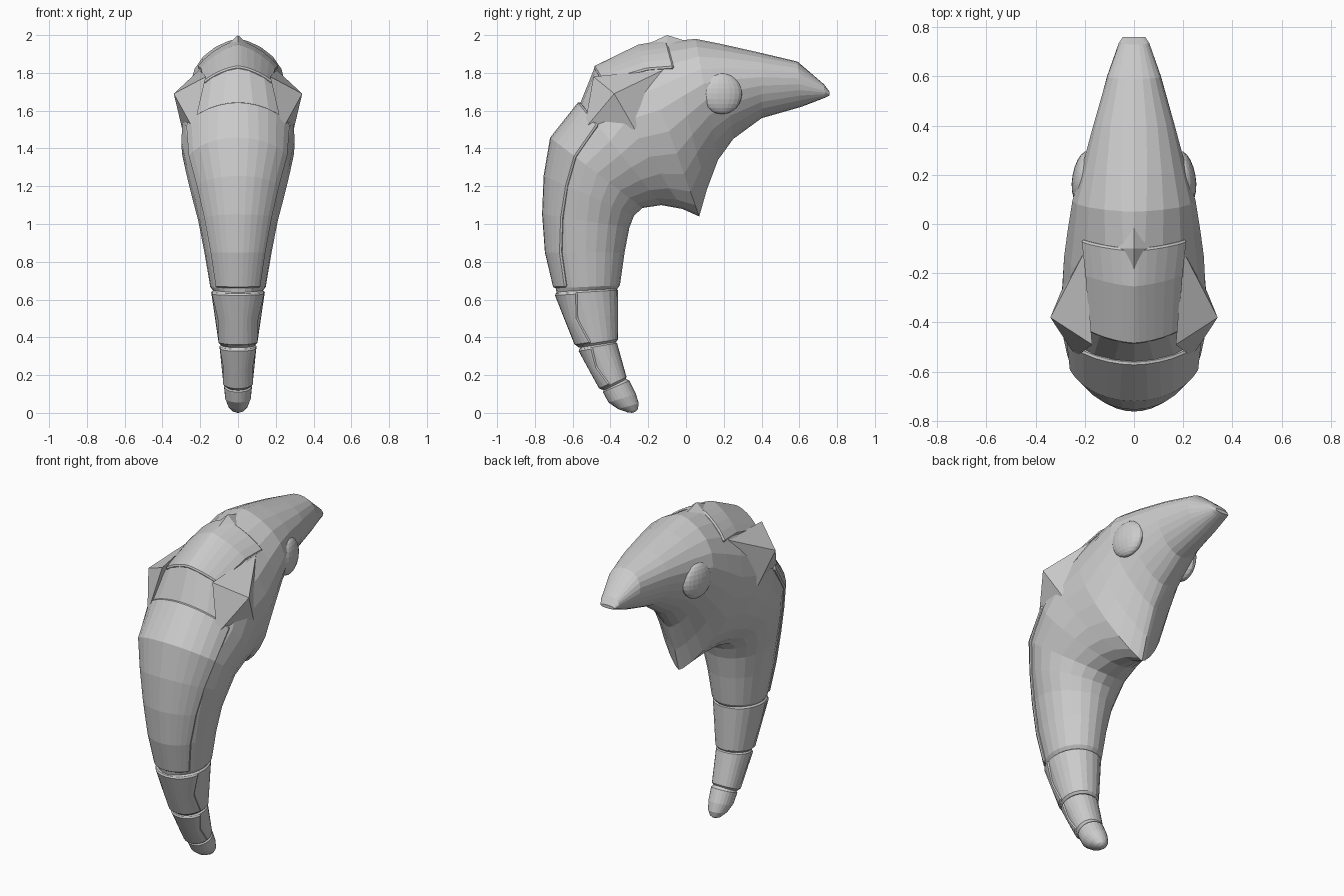
import bpy, bmesh, math
from mathutils import Vector

cube = bpy.data.objects.get("Cube")
if cube:
    bpy.data.objects.remove(cube)

grey = bpy.data.materials.new("plain grey")
grey.use_nodes = True
grey.diffuse_color = (0.6, 0.6, 0.6, 1)
grey.node_tree.nodes["Principled BSDF"].inputs["Base Color"].default_value = (0.6, 0.6, 0.6, 1)


def add_object(name, bm):
    bmesh.ops.recalc_face_normals(bm, faces=bm.faces)
    mesh = bpy.data.meshes.new(name)
    bm.to_mesh(mesh)
    bm.free()
    mesh.materials.append(grey)
    obj = bpy.data.objects.new(name, mesh)
    bpy.context.collection.objects.link(obj)
    return obj


def section_point(station, angle, grow=0.0):
    """Point on a cross-section; angle 0 is the outer edge, pi the inner edge."""
    oy, oz, iy, iz, width, egg, pinch = station
    outer, inner = Vector((0, oy, oz)), Vector((0, iy, iz))
    half = (outer - inner) / 2
    s, c = math.sin(angle), math.cos(angle)
    x = math.copysign(abs(s) ** pinch, s) * (1 + egg * c) / (1 + 0.3 * egg * egg)
    point = (outer + inner) / 2 + half * c * (1 + grow / half.length)
    point.x = x * (width + grow)
    return point


def loft(name, stations, sides=24):
    bm = bmesh.new()
    rings = [[bm.verts.new(section_point(st, 2 * math.pi * i / sides)) for i in range(sides)]
             for st in stations]
    for a, b in zip(rings, rings[1:]):
        for i in range(sides):
            j = (i + 1) % sides
            bm.faces.new((a[i], a[j], b[j], b[i]))
    bm.faces.new(rings[0])
    bm.faces.new(rings[-1])
    bmesh.ops.remove_doubles(bm, verts=bm.verts, dist=0.0005)
    return add_object(name, bm)


def shell(name, stations, spans, grow=0.012, steps=12):
    """Raised plate over the outer side, spanning +-span degrees at each station."""
    bm = bmesh.new()
    rows = [[bm.verts.new(section_point(st, math.radians(span) * (2 * i / steps - 1), grow))
             for i in range(steps + 1)] for st, span in zip(stations, spans)]
    for a, b in zip(rows, rows[1:]):
        for i in range(steps):
            bm.faces.new((a[i], a[i + 1], b[i + 1], b[i]))
    obj = add_object(name, bm)
    solid = obj.modifiers.new("thickness", "SOLIDIFY")
    solid.thickness = 0.03
    solid.offset = -1
    bevel = obj.modifiers.new("edge", "BEVEL")
    bevel.width = 0.008
    bevel.segments = 1
    bevel.limit_method = "ANGLE"
    bevel.angle_limit = math.radians(50)
    return obj


def pyramid(name, corners, peak):
    bm = bmesh.new()
    base = [bm.verts.new(c) for c in corners]
    top = bm.verts.new(peak)
    bm.faces.new(base)
    for i, v in enumerate(base):
        bm.faces.new((v, base[(i + 1) % len(base)], top))
    return add_object(name, bm)


def chamfered(first, last, amount=0.012):
    """Add a slightly smaller ring beyond each end of a segment."""
    def shrink(st, toward):
        oy, oz, iy, iz, w, egg, pinch = st
        d = Vector((toward[0] + toward[2] - oy - iy, toward[1] + toward[3] - oz - iz)).normalized() * amount
        a, b = Vector((oy, oz)), Vector((iy, iz))
        inset = (b - a).normalized() * amount
        a, b = a + inset - d, b - inset - d
        return (a.x, a.y, b.x, b.y, w - amount, egg, pinch)
    mid = tuple((p + q) / 2 for p, q in zip(first, last))
    return [shrink(first, mid), first, mid, last, shrink(last, mid)]


# Main body: curved trunk fanning into the head and beak
trunk = [
    (-.685, .635, -.365, .655, .13, 0, 1),
    (-.69, .66, -.35, .675, .147, 0, 1),
    (-.735, .85, -.325, .85, .178, 0, 1),
    (-.75, 1.05, -.30, .98, .21, 0, 1),
    (-.743, 1.25, -.275, 1.045, .245, 0, 1),
    (-.71, 1.45, -.23, 1.085, .275, .1, 1),
    (-.56, 1.64, -.13, 1.10, .30, .2, 1.1),
]
head = [
    (-.485, 1.825, -.02, 1.08, .295, .2, 1.3),
    (-.25, 1.94, .07, 1.04, .285, .3, 1.5),
    (-.1, 1.965, .11, 1.18, .27, .3, 1.5),
    (.05, 1.98, .17, 1.34, .25, .3, 1.35),
    (.2, 1.95, .25, 1.45, .215, .2, 1.15),
    (.4, 1.905, .4, 1.56, .165, .2, 1),
    (.59, 1.86, .61, 1.62, .11, .1, .9),
    (.73, 1.74, .74, 1.67, .062, 0, .8),
    (.76, 1.70, .76, 1.68, .045, 0, .8),
]
loft("body", trunk + head)

# Raised plates on the trunk front and the crown
shell("front_plate", trunk[1:], [50, 52, 56, 60, 62, 56])
shell("crown_plate", head[:3], [38, 44, 50], grow=0.01)

# Lower segments, each with its own front plate
segments = [
    ("middle_segment", (-.69, .63, -.36, .65, .142, 0, .9), (-.58, .355, -.36, .39, .103, 0, .9)),
    ("lower_segment", (-.565, .335, -.365, .37, .098, 0, .9), (-.45, .125, -.315, .19, .078, 0, .9)),
]
for name, top, bottom in segments:
    rings = chamfered(top, bottom)
    loft(name, rings)
    shell(name + "_plate", rings[1:4], [72, 58, 74], grow=0.007)

# Rounded end of the trunk
loft("trunk_tip", [
    (-.43, .13, -.32, .18, .06, 0, 1),
    (-.44, .11, -.30, .17, .074, 0, 1),
    (-.41, .055, -.265, .10, .068, 0, 1),
    (-.36, .02, -.25, .05, .052, 0, 1),
    (-.31, .003, -.255, .02, .03, 0, 1),
    (-.285, 0, -.265, .008, .01, 0, 1),
])

# Crest on top of the head
pyramid("crest", [(0, .03, 1.96), (.09, -.1, 1.92), (0, -.23, 1.94), (-.09, -.1, 1.92)], (0, -.1, 2.0))

# Paired shoulder guards and eyes
for side, label in ((1, "left"), (-1, "right")):
    pyramid(label + "_shoulder_guard",
            [(side * .17, -.49, 1.78), (side * .20, -.11, 1.82),
             (side * .295, -.27, 1.50), (side * .235, -.54, 1.50)],
            (side * .34, -.38, 1.69))
    bm = bmesh.new()
    bmesh.ops.create_uvsphere(bm, u_segments=20, v_segments=12, radius=.108)
    bmesh.ops.scale(bm, vec=(.42, 1, 1), verts=bm.verts)
    eye = add_object(label + "_eye", bm)
    eye.location = (side * .205, .19, 1.69)
    eye.rotation_euler.z = side * math.radians(10)
